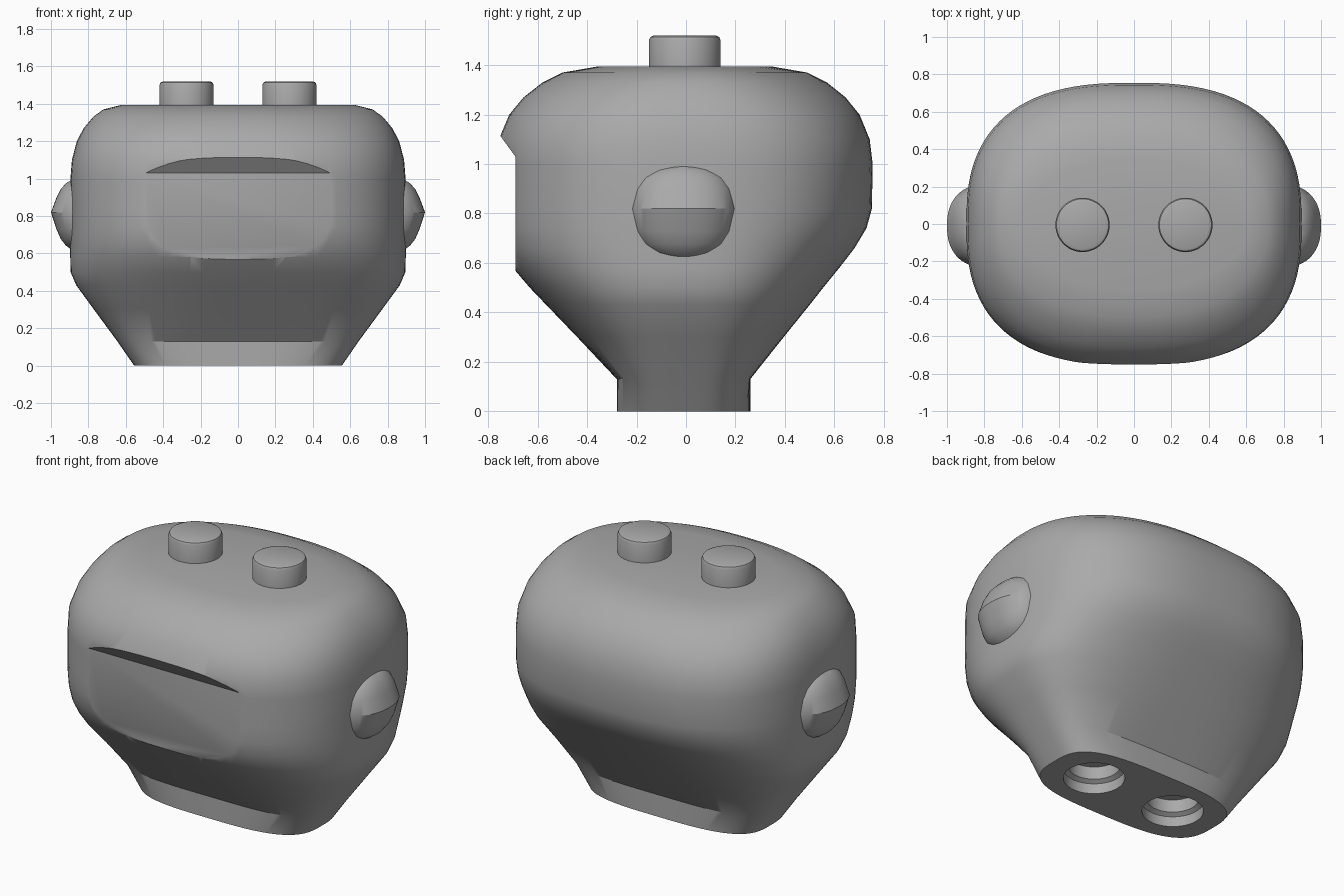
import bpy, bmesh, math

cube = bpy.data.objects.get("Cube")
if cube:
    bpy.data.objects.remove(cube, do_unlink=True)

SEGMENTS = 96
STUD_X = 0.275

grey = bpy.data.materials.new("plain grey")
grey.use_nodes = True
grey.diffuse_color = (0.4, 0.4, 0.4, 1)
grey.node_tree.nodes["Principled BSDF"].inputs["Base Color"].default_value = grey.diffuse_color


def finish(bm, name):
    bmesh.ops.recalc_face_normals(bm, faces=bm.faces)
    mesh = bpy.data.meshes.new(name)
    bm.to_mesh(mesh)
    bm.free()
    obj = bpy.data.objects.new(name, mesh)
    bpy.context.collection.objects.link(obj)
    mesh.materials.append(grey)
    return obj


def loft(name, rows, centre=(0, 0), segments=SEGMENTS):
    """Skin stacked oval rings: (z, half width, front depth, back depth, squareness)."""
    bm = bmesh.new()
    rings = []
    for z, half_x, front, back, power in rows:
        ring = []
        for i in range(segments):
            angle = math.tau * i / segments
            c, s = math.cos(angle), math.sin(angle)
            x = math.copysign(abs(c) ** (2 / power), c) * half_x
            y = math.copysign(abs(s) ** (2 / power), s) * (back if s > 0 else front)
            ring.append(bm.verts.new((centre[0] + x, centre[1] + y, z)))
        rings.append(ring)
    for low, high in zip(rings, rings[1:]):
        for i in range(segments):
            j = (i + 1) % segments
            bm.faces.new((low[i], low[j], high[j], high[i]))
    bm.faces.new(rings[0][::-1])
    bm.faces.new(rings[-1])
    return finish(bm, name)


def turned(name, profile, x):
    """Round part from (z, radius) pairs."""
    return loft(name, [(z, r, r, r, 2) for z, r in profile], (x, -0.005), 48)


def activate(obj):
    bpy.ops.object.select_all(action="DESELECT")
    obj.select_set(True)
    bpy.context.view_layer.objects.active = obj


def cut(obj, cutter):
    cutter.hide_render = True
    mod = obj.modifiers.new("cut", "BOOLEAN")
    mod.operation = "DIFFERENCE"
    mod.solver = "EXACT"
    mod.object = cutter
    activate(obj)
    bpy.ops.object.modifier_apply(modifier=mod.name)
    bpy.data.objects.remove(cutter, do_unlink=True)


def smooth(obj):
    activate(obj)
    bpy.ops.object.shade_smooth_by_angle(angle=math.radians(30))


# Head shell: narrow neck, flared jaw, upright sides and domed crown
head = loft("head", [
    (0, 0.555, 0.28, 0.26, 3.2),
    (0.13, 0.645, 0.28, 0.26, 3.6),
    (0.3, 0.77, 0.44, 0.395, 2.9),
    (0.43, 0.865, 0.565, 0.5, 2.7),
    (0.5, 0.895, 0.632, 0.555, 2.6),
    (0.58, 0.897, 0.7, 0.62, 2.6),
    (0.66, 0.897, 0.74, 0.682, 2.6),
    (0.74, 0.897, 0.755, 0.73, 2.6),
    (0.82, 0.897, 0.757, 0.752, 2.6),
    (1, 0.896, 0.757, 0.755, 2.6),
    (1.1, 0.888, 0.757, 0.743, 2.6),
    (1.2, 0.862, 0.715, 0.702, 2.5),
    (1.27, 0.825, 0.657, 0.645, 2.4),
    (1.33, 0.775, 0.58, 0.57, 2.3),
    (1.37, 0.72, 0.5, 0.49, 2.2),
    (1.395, 0.62, 0.355, 0.345, 2),
])

# Flat face panel under a sloping brow, cut from the front
bm = bmesh.new()
outline = [(-1, 0.4), (-0.69, 0.4), (-0.69, 1.03), (-0.757, 1.122), (-1, 1.45)]
panel = bm.faces.new([bm.verts.new((-1, y, z)) for y, z in outline])
extruded = bmesh.ops.extrude_face_region(bm, geom=[panel])
bmesh.ops.translate(bm, vec=(2, 0, 0),
                    verts=[v for v in extruded["geom"] if isinstance(v, bmesh.types.BMVert)])
cut(head, finish(bm, "face_cutter"))

# Stepped sockets under the neck
for x in (-STUD_X, STUD_X):
    cut(head, turned("socket_cutter", [(-0.05, 0.165), (0.06, 0.165), (0.075, 0.14), (0.15, 0.14)], x))
smooth(head)

# Studs on the crown and ridged ears at the sides
half_ear = [(0, 0.2, 0.22), (0.08, 0.17, 0.205), (0.125, 0.147, 0.18),
            (0.155, 0.12, 0.14), (0.17, 0.095, 0.1)]
ear_rows = [(0.82 - 1.15 * h, a, b, b, 2.3) for h, a, b in half_ear[:0:-1]]
ear_rows += [(0.82 + h, a, b, b, 2.3) for h, a, b in half_ear]
for side, sign in (("left", 1), ("right", -1)):
    smooth(turned(side + "_stud", [(1.38, 0.145), (1.5, 0.145), (1.514, 0.139), (1.52, 0.125)],
                  sign * STUD_X))
    smooth(loft(side + "_ear", ear_rows, (sign * 0.8, -0.01), 64))
